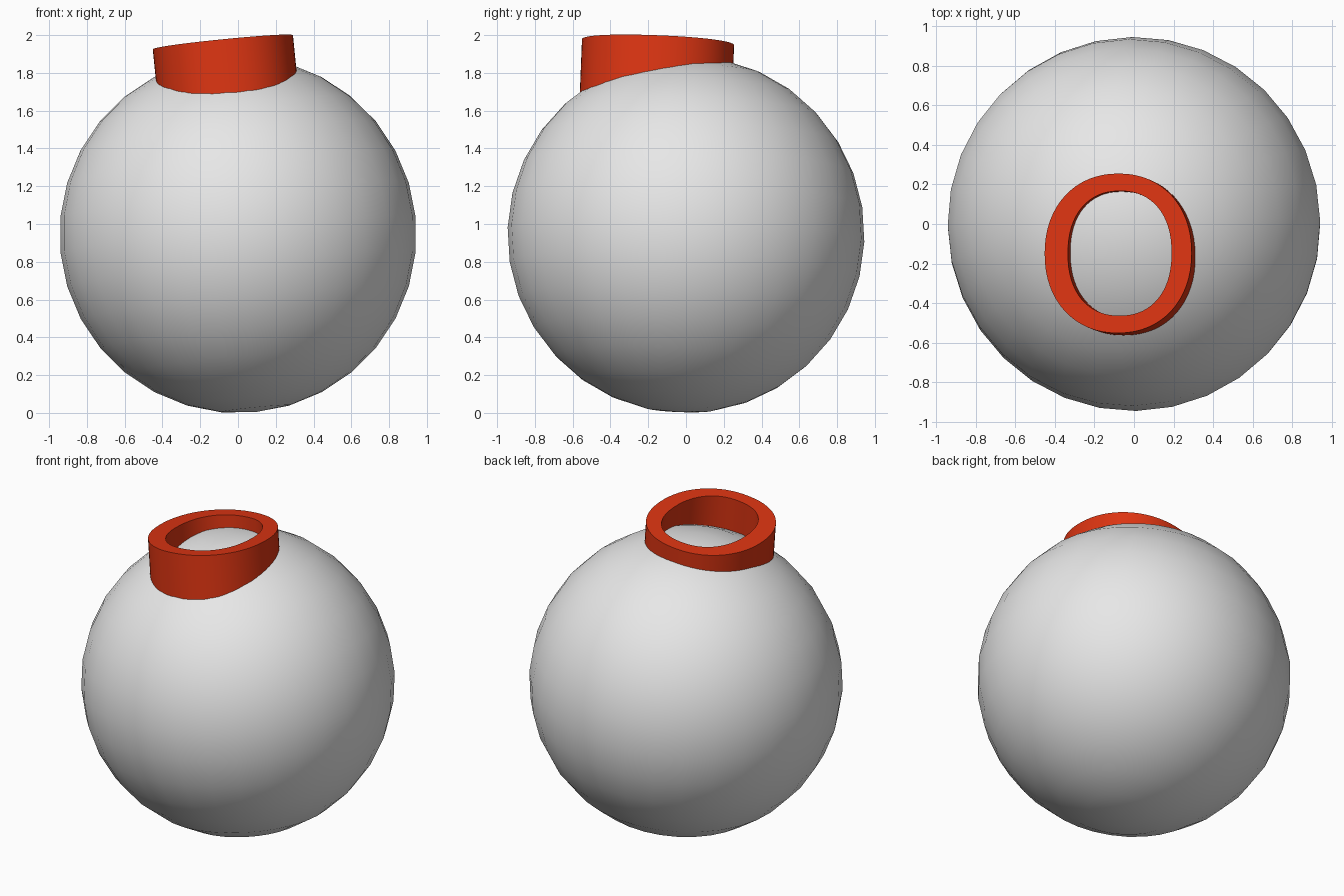
import bpy, bmesh, math
from mathutils import Vector

cube = bpy.data.objects.get("Cube")
if cube:
    bpy.data.objects.remove(cube)


def make_material(name, color):
    mat = bpy.data.materials.new(name)
    mat.use_nodes = True
    mat.diffuse_color = color
    mat.node_tree.nodes["Principled BSDF"].inputs["Base Color"].default_value = color
    return mat


def add_object(name, bm, mat, rotation, location):
    mesh = bpy.data.meshes.new(name)
    bmesh.ops.recalc_face_normals(bm, faces=bm.faces)
    bm.to_mesh(mesh)
    bm.free()
    mesh.materials.append(mat)
    obj = bpy.data.objects.new(name, mesh)
    bpy.context.collection.objects.link(obj)
    obj.rotation_euler = rotation
    obj.location = location
    bpy.ops.object.select_all(action='DESELECT')
    obj.select_set(True)
    bpy.context.view_layer.objects.active = obj
    bpy.ops.object.shade_smooth_by_angle(angle=math.radians(40))
    return obj


def oval(bm, rx, ry, power, cx, z, count=64):
    """Slightly squared oval loop."""
    verts = []
    for i in range(count):
        a = 2 * math.pi * i / count
        c, s = math.cos(a), math.sin(a)
        x = math.copysign(abs(c) ** (2 / power), c) * rx + cx
        y = math.copysign(abs(s) ** (2 / power), s) * ry
        verts.append(bm.verts.new((x, y, z)))
    return verts


grey = make_material("light grey", (0.8, 0.8, 0.8, 1))
red = make_material("red orange", (0.72, 0.035, 0.006, 1))
tilt = Vector((-0.1, 0.04, 1)).to_track_quat('Z', 'Y').to_euler()

# Ball body
bm = bmesh.new()
bmesh.ops.create_uvsphere(bm, u_segments=32, v_segments=16, radius=0.945)
add_object("ball", bm, grey, tilt, (0, 0, 0.944))

# Oval collar sunk into the ball, tilted with it
bm = bmesh.new()
depth = 0.4
loops = [oval(bm, 0.373, 0.403, 2.15, 0, 0),
         oval(bm, 0.263, 0.315, 2.25, 0.008, 0),
         oval(bm, 0.263, 0.315, 2.25, 0.008, -depth),
         oval(bm, 0.373, 0.403, 2.15, 0, -depth)]
n = len(loops[0])
for k in range(4):
    a, b = loops[k], loops[(k + 1) % 4]
    for i in range(n):
        j = (i + 1) % n
        bm.faces.new((a[i], a[j], b[j], b[i]))
# Undo the twist around the tilted axis so the oval stays aligned with x and y
normal = Vector((-0.1, 0.04, 1)).normalized()
lean = Vector((0, 0, 1)).rotation_difference(normal).to_euler()
add_object("collar", bm, red, lean, (-0.08, -0.148, 1.962))
